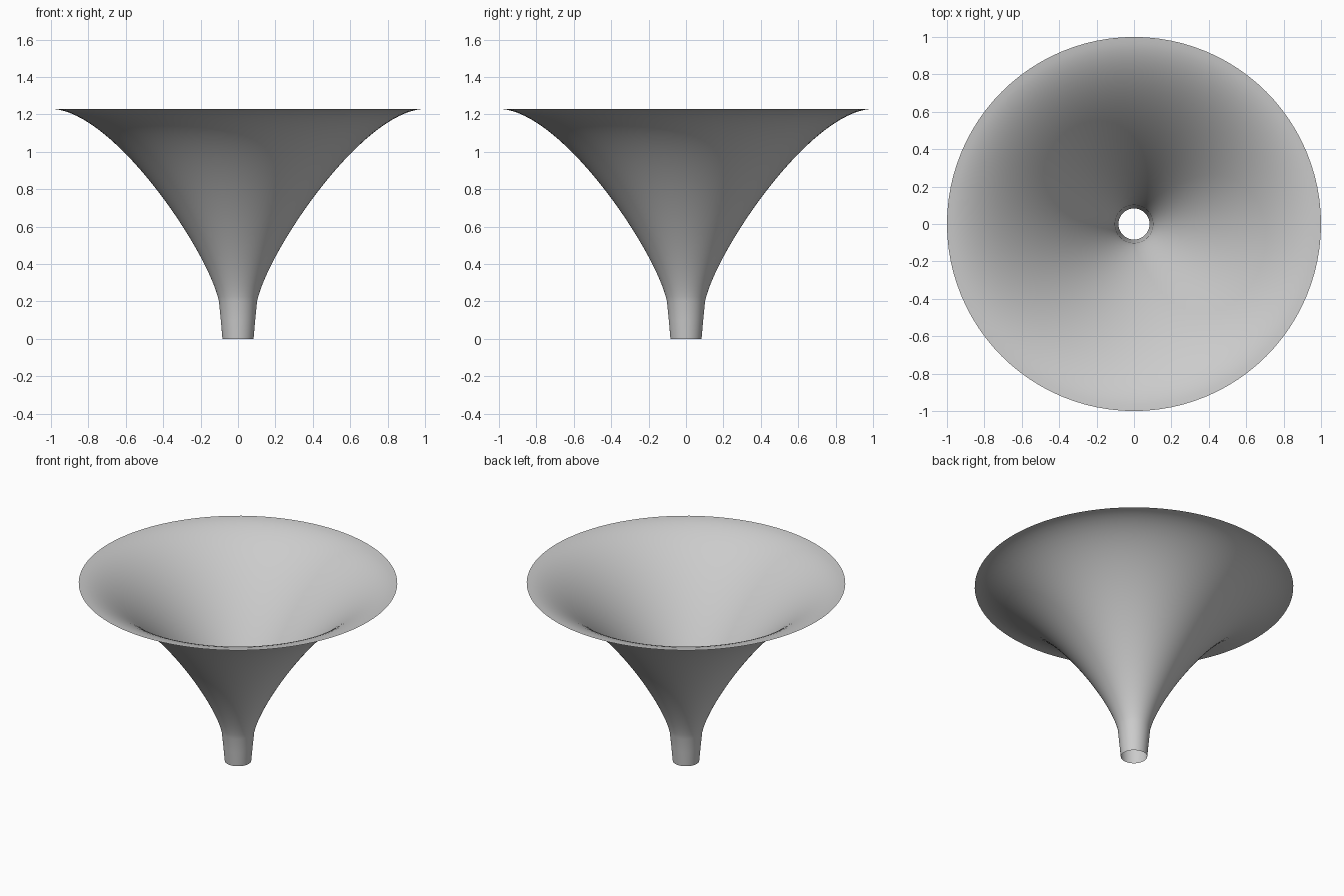
import bpy, bmesh, math
from mathutils import Vector
from mathutils.geometry import interpolate_bezier

cube = bpy.data.objects.get("Cube")
if cube:
    bpy.data.objects.remove(cube, do_unlink=True)

# Plain grey material
grey = bpy.data.materials.new("light grey")
grey.use_nodes = True
color = (0.6, 0.6, 0.6, 1)
grey.diffuse_color = color
grey.node_tree.nodes["Principled BSDF"].inputs["Base Color"].default_value = color

# Profile: straight tapered spout, then a flaring bell
spout = [Vector((0.083, 0, 0)), Vector((0.092, 0, 0.1))]
bell = interpolate_bezier(Vector((0.102, 0, 0.2)), Vector((0.155, 0, 0.46)),
                          Vector((0.66, 0, 1.22)), Vector((1, 0, 1.23)), 32)
profile = spout + list(bell)

# Spin the profile into an open, single-walled funnel
bm = bmesh.new()
verts = [bm.verts.new(p) for p in profile]
edges = [bm.edges.new(pair) for pair in zip(verts, verts[1:])]
bmesh.ops.spin(bm, geom=verts + edges, cent=(0, 0, 0), axis=(0, 0, 1),
               angle=math.tau, steps=96, use_merge=True)
bmesh.ops.remove_doubles(bm, verts=bm.verts, dist=0.0001)
bmesh.ops.recalc_face_normals(bm, faces=bm.faces)
# Normals point away from the axis on the outside of the wall
bm.faces.ensure_lookup_table()
face = bm.faces[0]
center = face.calc_center_median()
if face.normal.dot(Vector((center.x, center.y, 0))) < 0:
    bmesh.ops.reverse_faces(bm, faces=bm.faces)
for f in bm.faces:
    f.smooth = True

mesh = bpy.data.meshes.new("funnel")
bm.to_mesh(mesh)
bm.free()
mesh.materials.append(grey)
funnel = bpy.data.objects.new("funnel", mesh)
bpy.context.collection.objects.link(funnel)
